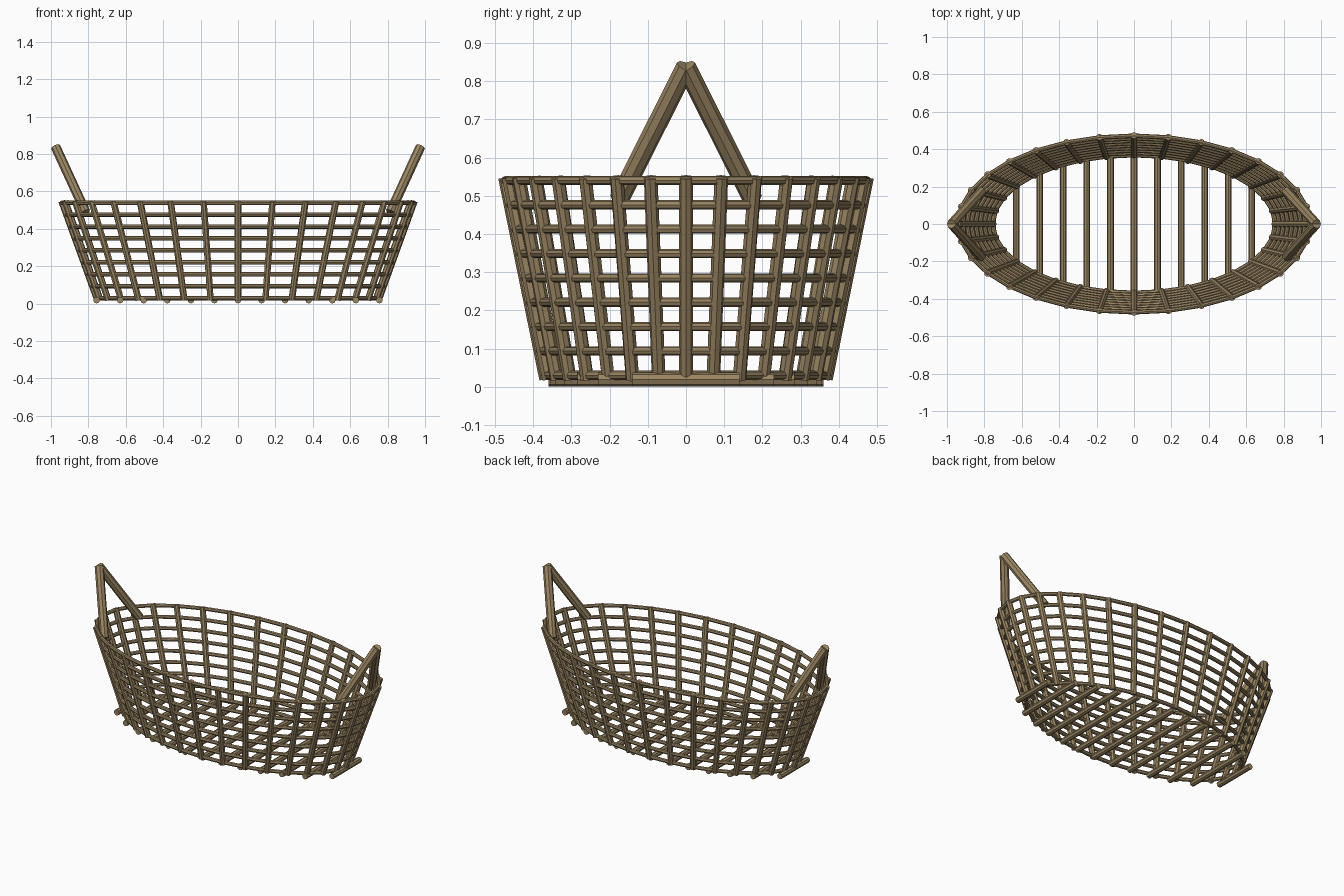
import bpy, bmesh
from math import cos, sin, sqrt, pi, tau
from mathutils import Vector

cube = bpy.data.objects.get("Cube")
if cube:
    bpy.data.objects.remove(cube, do_unlink=True)

wood = bpy.data.materials.new("wicker brown")
wood.use_nodes = True
colour = (0.33, 0.24, 0.125, 1)
wood.diffuse_color = colour
bsdf = next(n for n in wood.node_tree.nodes if n.type == 'BSDF_PRINCIPLED')
bsdf.inputs["Base Color"].default_value = colour

SIDES = 8
STAKES = 32
Z_LOW, Z_HIGH = 0.03, 0.54


def finish(name, bm):
    bmesh.ops.recalc_face_normals(bm, faces=bm.faces)
    mesh = bpy.data.meshes.new(name)
    bm.to_mesh(mesh)
    bm.free()
    mesh.materials.append(wood)
    obj = bpy.data.objects.new(name, mesh)
    bpy.context.collection.objects.link(obj)


def add_rod(bm, start, end, radius):
    """Capped straight rod between two points."""
    start, end = Vector(start), Vector(end)
    axis = end - start
    rod = bmesh.ops.create_cone(bm, cap_ends=True, segments=SIDES, radius1=radius,
                                radius2=radius, depth=axis.length)
    turn = axis.to_track_quat('Z', 'Y').to_matrix()
    for v in rod["verts"]:
        v.co = turn @ v.co + (start + end) / 2


def wall(z):
    """Half length and half width of the flared wall at a height."""
    t = (z - Z_LOW) / (Z_HIGH - Z_LOW)
    return 0.755 + 0.185 * t, 0.368 + 0.104 * t


def wall_point(angle, z):
    a, b = wall(z)
    return a * cos(angle), b * sin(angle), z


# Horizontal woven hoops
for i in range(9):
    z = Z_LOW + (Z_HIGH - Z_LOW) * i / 8
    a, b = wall(z)
    r = 0.012
    bm = bmesh.new()
    loops = []
    for k in range(STAKES):
        t = tau * k / STAKES
        loops.append([bm.verts.new(((a + r * cos(s)) * cos(t), (b + r * cos(s)) * sin(t), z + r * sin(s)))
                      for s in (tau * j / SIDES for j in range(SIDES))])
    for k in range(STAKES):
        p, q = loops[k], loops[(k + 1) % STAKES]
        for j in range(SIDES):
            n = (j + 1) % SIDES
            bm.faces.new((p[j], q[j], q[n], p[n]))
    finish(f"hoop_{i + 1}", bm)

# Upright stakes around the wall
bm = bmesh.new()
for k in range(STAKES):
    t = tau * k / STAKES
    add_rod(bm, wall_point(t, 0.02), wall_point(t, 0.548), 0.018)
finish("wall_stakes", bm)

# Floor slats, shortened towards the ends
bm = bmesh.new()
for i in range(-6, 7):
    x = 0.126 * i
    half = 0.36 * sqrt(1 - (x / 0.82) ** 2)
    add_rod(bm, (x, -half, 0.019), (x, half, 0.019), 0.018)
finish("floor_slats", bm)

# Pointed handles at both ends
for name, side in (("left_handle", 1), ("right_handle", -1)):
    bm = bmesh.new()
    for y in (-0.175, 0.175):
        add_rod(bm, (side * 0.815, y, 0.49), (side * 0.975, 0, 0.838), 0.026)
    finish(name, bm)
